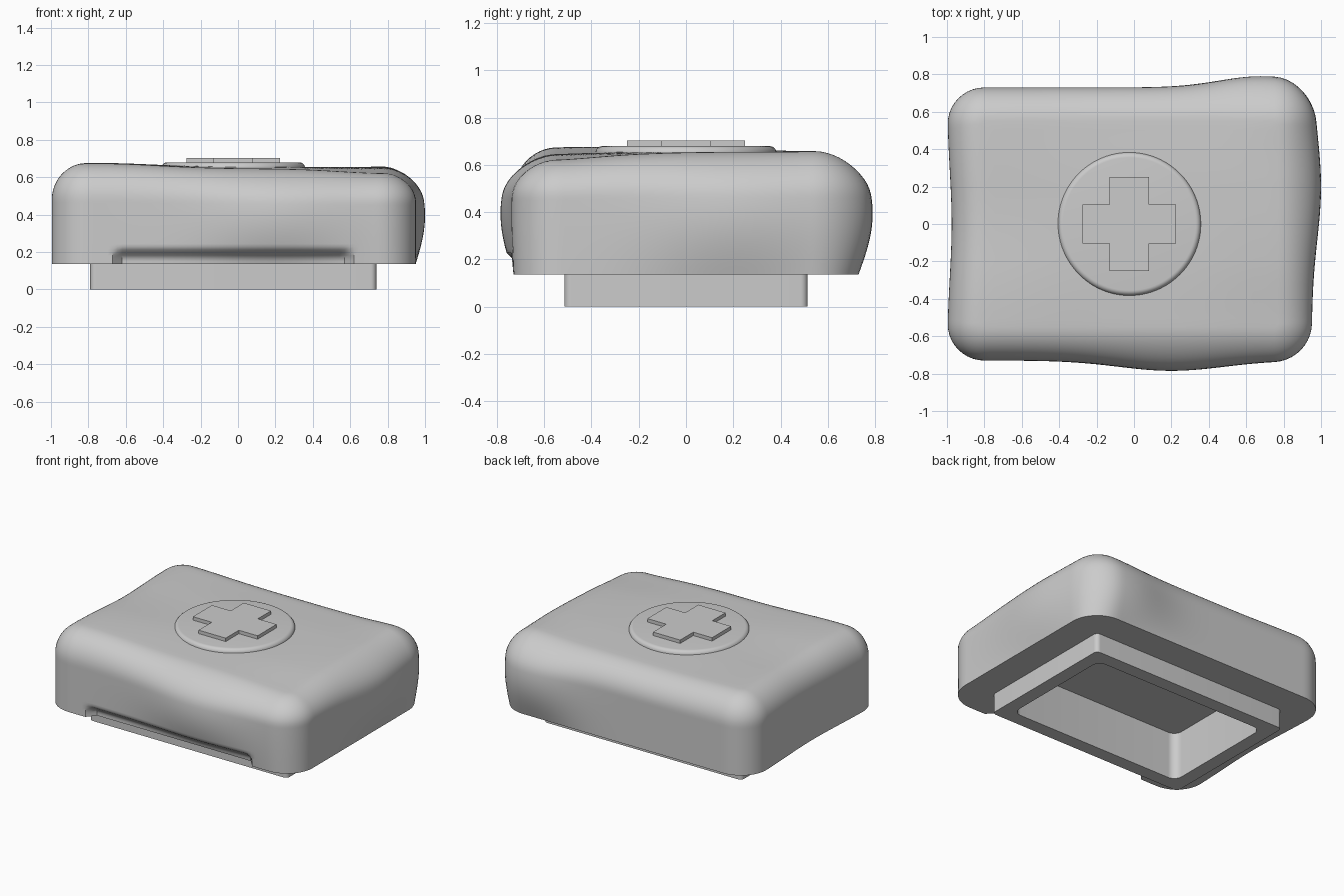
import bpy, bmesh
from math import sin, cos, pi, exp, radians

cube = bpy.data.objects.get("Cube")
if cube:
    bpy.data.objects.remove(cube)

grey = bpy.data.materials.new("plain_grey")
grey.use_nodes = True
GREY = (0.6, 0.6, 0.6, 1)
grey.diffuse_color = GREY
grey.node_tree.nodes["Principled BSDF"].inputs["Base Color"].default_value = GREY

CX = -0.025  # middle of the shell, plinth and badge


def finish(name, bm, smooth=True):
    bmesh.ops.recalc_face_normals(bm, faces=bm.faces)
    mesh = bpy.data.meshes.new(name)
    bm.to_mesh(mesh)
    bm.free()
    mesh.materials.append(grey)
    obj = bpy.data.objects.new(name, mesh)
    bpy.context.collection.objects.link(obj)
    bpy.ops.object.select_all(action="DESELECT")
    obj.select_set(True)
    bpy.context.view_layer.objects.active = obj
    if smooth:
        bpy.ops.object.shade_smooth_by_angle(angle=radians(35))
    return obj


def rounded_rect(hx, hy, r, arc=10, side=60):
    """Outline of a rounded rectangle, always with the same number of points."""
    pts = []
    for k, (sx, sy) in enumerate([(1, 1), (-1, 1), (-1, -1), (1, -1)]):
        for i in range(arc + 1):
            a = (k + i / arc) * pi / 2
            pts.append((CX + sx * (hx - r) + r * cos(a), sy * (hy - r) + r * sin(a)))
        # straight run to the next corner
        nx, ny = [(-1, 1), (-1, -1), (1, -1), (1, 1)][k]
        a = (k + 1) * pi / 2
        x1, y1 = CX + nx * (hx - r) + r * cos(a), ny * (hy - r) + r * sin(a)
        x0, y0 = pts[-1]
        for i in range(1, side):
            t = i / side
            pts.append((x0 + (x1 - x0) * t, y0 + (y1 - y0) * t))
    return pts


def loft(rings, cap_end=False):
    bm = bmesh.new()
    rows = [[bm.verts.new(p) for p in ring] for ring in rings]
    n = len(rows[0])
    for lower, upper in zip(rows, rows[1:]):
        for i in range(n):
            j = (i + 1) % n
            bm.faces.new((lower[i], lower[j], upper[j], upper[i]))
    if cap_end:
        bm.faces.new(rows[-1])
    return bm


def step(lo, hi, v):
    t = min(max((v - lo) / (hi - lo), 0), 1)
    return t * t * (3 - 2 * t)


def bump(v, centre, width):
    return exp(-((v - centre) / width) ** 2)


BASE, TOP, ROUND = 0.135, 0.655, 0.18


def sculpt(x, y, z):
    """Soft hand-shaped swelling of the walls and top, plus the front finger notch."""
    swell = sin(pi * min(max((z - BASE) / (TOP - BASE), 0), 1))
    dx = 0.05 * bump(y, 0.2, 0.4) * step(0.5, 0.95, x) * swell
    dx += 0.025 * bump(y, 0, 0.4) * step(0.5, 0.95, -x)
    dy = 0.06 * bump(x, 0.68, 0.32) * step(0.3, 0.73, y) * swell
    dy -= 0.055 * bump(x, 0.2, 0.4) * step(0.3, 0.73, -y) * swell
    notch = (1 - step(0.16, 0.23, z)) * (1 - step(0.59, 0.65, abs(x - CX)))
    if y < -0.6:
        dy += 0.06 * notch
    lift = 0.028 * bump(x, -0.75, 0.45) * bump(y, -0.55, 0.45)
    lift += 0.012 * bump(x, 0.78, 0.2) * bump(y, 0.6, 0.2)
    lift += 0.012 * bump(x, -0.8, 0.35) * bump(y, 0.6, 0.35)
    lift -= 0.025 * bump(x, 0.8, 0.35) * bump(y, -0.6, 0.4)
    lift -= 0.012 * step(0.2, 0.7, abs(y))
    return x + dx, y + dy, z + lift * step(0.35, TOP, z)


# Shell: underside, walls, rounded shoulder and soft top
rings = [[(x, y, BASE) for x, y in rounded_rect(0.67, 0.42, 0.06)]]
WALL, ARC, CAP = 22, 12, 12
profile = [(0, BASE + (TOP - ROUND - BASE) * i / WALL) for i in range(WALL + 1)]
for i in range(1, ARC + 1):
    a = pi / 2 * i / ARC
    profile.append((ROUND * (1 - cos(a)), TOP - ROUND + ROUND * sin(a)))
for inset, z in profile:
    outline = rounded_rect(0.975 - inset, 0.73 - inset, 0.2 - inset)
    rings.append([sculpt(x, y, z) for x, y in outline])
for i in range(1, CAP + 1):
    s = 1 - i / (CAP + 0.3)
    rings.append([sculpt(CX + (x - CX) * s, y * s, TOP) for x, y in outline])
finish("shell", loft(rings, cap_end=True))

# Hollow plinth plugging into the underside
plinth = []
for hx, hy, r, z in [(0.765, 0.515, 0.03, BASE), (0.765, 0.515, 0.03, 0),
                     (0.67, 0.42, 0.06, 0), (0.67, 0.42, 0.06, 0.33)]:
    plinth.append([(x, y, z) for x, y in rounded_rect(hx, hy, r, side=2)])
finish("hollow_plinth", loft(plinth, cap_end=True))

# Round badge with a softened rim
disc = []
for i in range(8):
    a = pi / 2 * max(i - 1, 0) / 6
    r, z = 0.355 + 0.028 * cos(a), (0.6 if i == 0 else 0.65 + 0.029 * sin(a))
    disc.append([(CX + r * cos(t * pi / 48), r * sin(t * pi / 48), z) for t in range(96)])
finish("round_badge", loft(disc, cap_end=True))

# Raised cross on the badge
A, W = 0.25, 0.105
cross = []
for k in range(4):
    c, s = round(cos(k * pi / 2)), round(sin(k * pi / 2))
    cross += [(CX + c * x - s * y, s * x + c * y) for x, y in ((A, -W), (A, W), (W, W))]
finish("raised_cross", loft([[(x, y, z) for x, y in cross] for z in (0.67, 0.703)],
                            cap_end=True), smooth=False)
